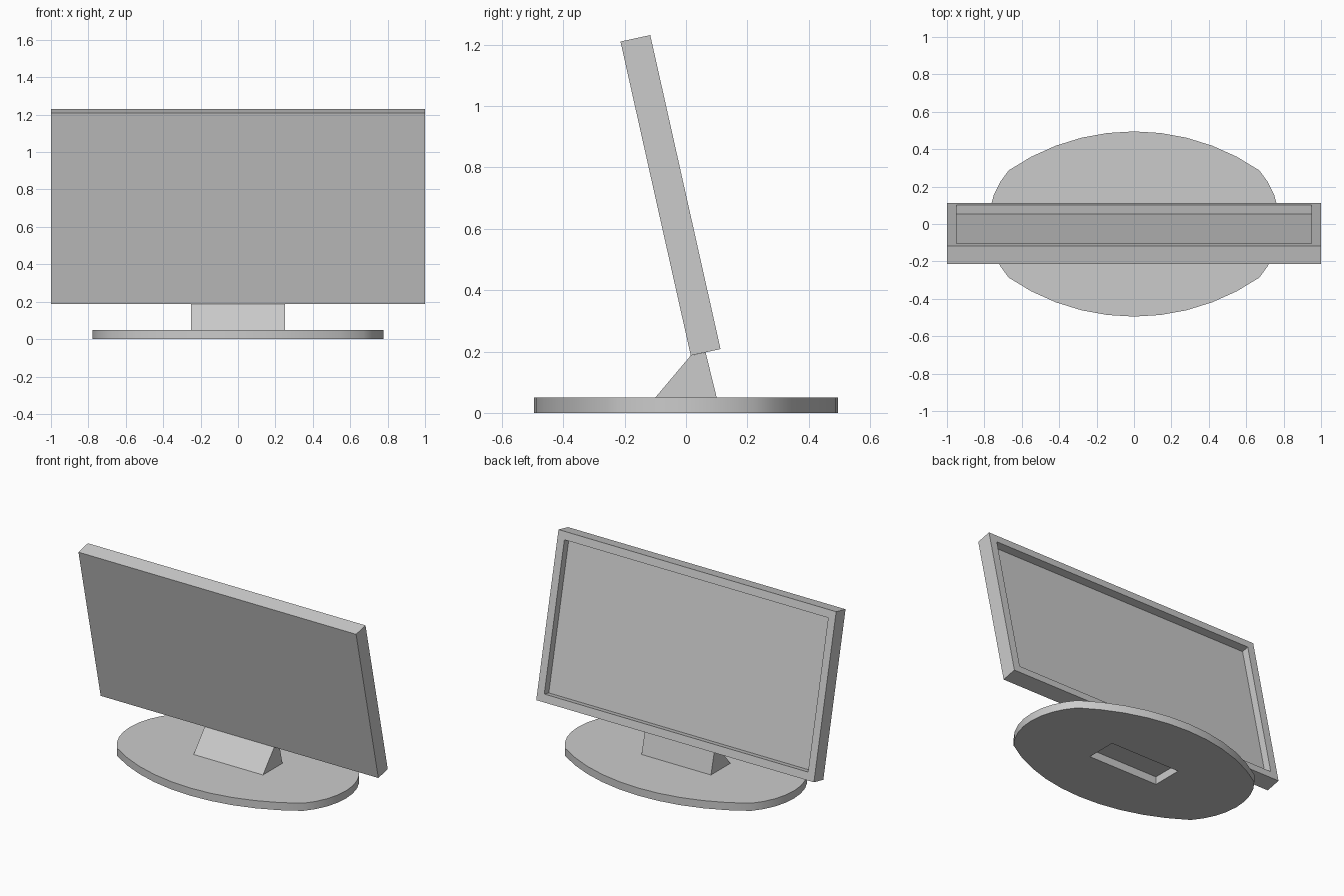
import bpy, bmesh
from math import asin, sin, cos, radians
from mathutils import Vector

cube = bpy.data.objects.get("Cube")
if cube:
    bpy.data.objects.remove(cube, do_unlink=True)

grey = bpy.data.materials.new("light_grey")
grey.use_nodes = True
colour = (0.6, 0.6, 0.6, 1)
grey.diffuse_color = colour
grey.node_tree.nodes["Principled BSDF"].inputs["Base Color"].default_value = colour


def finish(name, bm):
    mesh = bpy.data.meshes.new(name)
    bm.to_mesh(mesh)
    bm.free()
    mesh.materials.append(grey)
    obj = bpy.data.objects.new(name, mesh)
    bpy.context.collection.objects.link(obj)
    return obj


def prism(points, offset):
    """Closed solid from a planar outline moved along an offset vector."""
    bm = bmesh.new()
    start = [bm.verts.new(p) for p in points]
    end = [bm.verts.new(Vector(p) + Vector(offset)) for p in points]
    bm.faces.new(start)
    bm.faces.new(end[::-1])
    for i in range(len(points)):
        bm.faces.new((start[i - 1], end[i - 1], end[i], start[i]))
    bmesh.ops.recalc_face_normals(bm, faces=bm.faces)
    bm.normal_update()
    return bm


def arc(half_chord, chord_at, peak, steps):
    """Shallow arc as (along, out) pairs, leaving off its last point."""
    rise = peak - chord_at
    r = (half_chord ** 2 + rise ** 2) / (2 * rise)
    half = asin(half_chord / r)
    angles = [half * (2 * i / steps - 1) for i in range(steps)]
    return [(r * sin(a), peak - r + r * cos(a)) for a in angles]


# Oval foot made of two long and two short arcs
CX, CY = 0.67, 0.287
long_arc = arc(CX, CY, 0.495, 10)
short_arc = arc(CY, CX, 0.778, 8)
outline = [(u, -v) for u, v in long_arc] + [(v, u) for u, v in short_arc]
outline += [(-x, -y) for x, y in outline]
FOOT = 0.05
foot = finish("foot", prism([(x, y, 0) for x, y in outline], (0, 0, FOOT)))

# Rectangular pocket through the foot, below the neck
NECK = 0.25
cutter = finish("pocket_cutter", prism(
    [(-NECK, -0.1, -0.1), (NECK, -0.1, -0.1), (NECK, 0.1, -0.1), (-NECK, 0.1, -0.1)],
    (0, 0, 0.3)))
cut = foot.modifiers.new("pocket", "BOOLEAN")
cut.operation = "DIFFERENCE"
cut.solver = "EXACT"
cut.object = cutter
bpy.context.view_layer.objects.active = foot
foot.select_set(True)
bpy.ops.object.modifier_apply(modifier=cut.name)
bpy.data.objects.remove(cutter, do_unlink=True)
bpy.ops.object.shade_smooth_by_angle(angle=radians(30))

# Wedge neck
profile = ((-0.1, FOOT), (0.1, FOOT), (0.064, 0.197), (0.0155, 0.187))
finish("neck", prism([(-NECK, y, z) for y, z in profile], (2 * NECK, 0, 0)))

# Tilted screen with a recess sunk into the back
low_front, low_back = Vector((0, 0.0155, 0.187)), Vector((0, 0.1125, 0.208))
up = Vector((0, -0.229, 1.023))
side = Vector((1, 0, 0))
front = [low_front - side, low_front + side, low_front + side + up, low_front - side + up]
bm = prism(front, low_back - low_front)
back = max(bm.faces, key=lambda f: f.normal.y)
bmesh.ops.inset_region(bm, faces=[back], thickness=0.05, use_even_offset=True)
bmesh.ops.inset_region(bm, faces=[back], thickness=0, depth=-0.048, use_even_offset=True)
finish("screen", bm)
